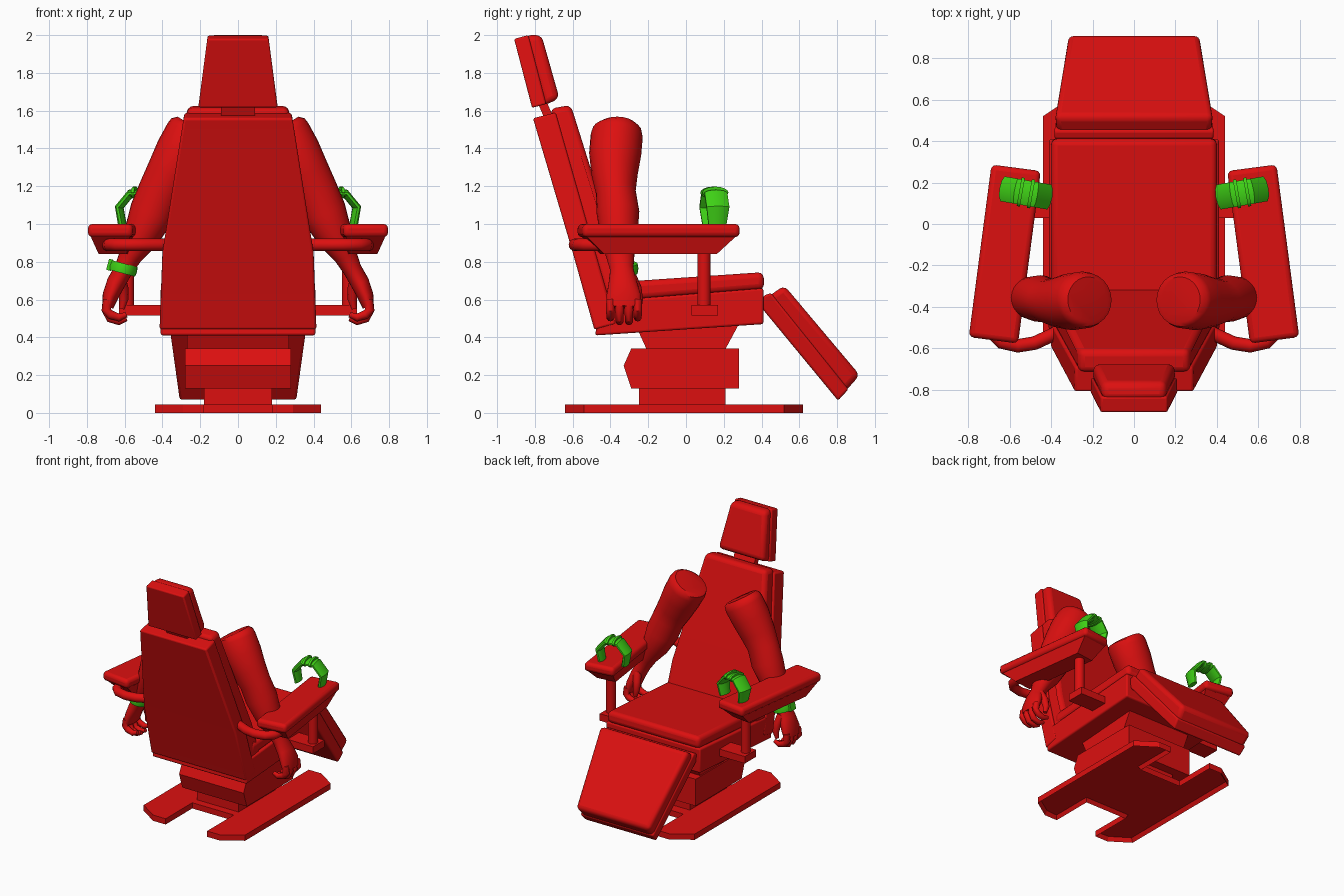
import bpy, bmesh
from math import sin, cos, pi, radians
from mathutils import Vector, Matrix

if "Cube" in bpy.data.objects:
    bpy.data.objects.remove(bpy.data.objects["Cube"])


def material(name, color):
    m = bpy.data.materials.new(name)
    m.use_nodes = True
    m.diffuse_color = color
    m.node_tree.nodes["Principled BSDF"].inputs["Base Color"].default_value = color
    return m


RED = material("red", (0.72, 0.005, 0.005, 1))
GREEN = material("green", (0.05, 0.65, 0.008, 1))


def finish(name, bm, mat=RED, bevel=0.0, mirror=False, smooth=False, move=None):
    """Turn a bmesh into an object with optional rounding and mirroring."""
    if move:
        bm.transform(move)
    bmesh.ops.recalc_face_normals(bm, faces=bm.faces)
    me = bpy.data.meshes.new(name)
    bm.to_mesh(me)
    bm.free()
    me.materials.append(mat)
    ob = bpy.data.objects.new(name, me)
    bpy.context.collection.objects.link(ob)
    if bevel:
        b = ob.modifiers.new("round", "BEVEL")
        b.width, b.segments, b.limit_method = bevel, 3, "ANGLE"
        b.angle_limit = radians(35)
    if mirror:
        ob.modifiers.new("mirror", "MIRROR")
    if smooth or bevel:
        bpy.ops.object.select_all(action="DESELECT")
        ob.select_set(True)
        bpy.context.view_layer.objects.active = ob
        bpy.ops.object.shade_smooth_by_angle(angle=radians(40))
    return ob


def bridge(bm, rings, closed=False):
    """Skin a list of vertex rings, capping the ends unless closed."""
    n = len(rings[0])
    pairs = list(zip(rings, rings[1:])) + ([(rings[-1], rings[0])] if closed else [])
    for a, b in pairs:
        for i in range(n):
            j = (i + 1) % n
            bm.faces.new((a[i], a[j], b[j], b[i]))
    if not closed:
        bm.faces.new(rings[0])
        bm.faces.new(rings[-1])


def slab(name, outline, width, bevel=0.0):
    """Side outline (y, z) spread to a half width given by a number or rule of z."""
    w = width if callable(width) else lambda z: width
    bm = bmesh.new()
    bridge(bm, [[bm.verts.new((s * w(z), y, z)) for y, z in outline] for s in (-1, 1)])
    return finish(name, bm, bevel=bevel)


def ramp(z0, w0, z1, w1):
    return lambda z: w0 + (w1 - w0) * (z - z0) / (z1 - z0)


def add_loft(bm, path, ref=(0, 1, 0), sides=16):
    """Path entries are (point, radius across, radius along ref)."""
    pts = [Vector(p[0]) for p in path]
    rings = []
    for i, (_, ra, rb) in enumerate(path):
        t = (pts[min(i + 1, len(pts) - 1)] - pts[max(i - 1, 0)]).normalized()
        side = t.cross(Vector(ref)).normalized()
        up = side.cross(t)
        rings.append([bm.verts.new(pts[i] + side * ra * cos(a) + up * rb * sin(a))
                      for a in (2 * pi * k / sides for k in range(sides))])
    bridge(bm, rings)


def add_box(bm, lo, hi):
    rings = [[bm.verts.new((x, y, z)) for x, y in
              ((lo[0], lo[1]), (hi[0], lo[1]), (hi[0], hi[1]), (lo[0], hi[1]))]
             for z in (lo[2], hi[2])]
    bridge(bm, rings)


# Floor base: plate with notched ends and a hollow underside
quarter = [(0.44, 0.53), (0.29, 0.63), (0.18, 0.63), (0.18, 0.3)]
right = quarter + [(-x, y) for x, y in quarter[::-1]]
outline = right + [(-x, -y) for x, y in right]
bm = bmesh.new()
rings = [[bm.verts.new((x, y, z)) for x, y in outline] for z in (0, 0.045)]
bridge(bm, rings)
bm.normal_update()
bmesh.ops.recalc_face_normals(bm, faces=bm.faces)
under = [f for f in bm.faces if f.normal.z < -0.9]
bmesh.ops.inset_region(bm, faces=under, thickness=0.02)
bmesh.ops.translate(bm, verts=under[0].verts, vec=(0, 0, 0.03))
finish("floor_base", bm, move=Matrix.Translation((0, -0.01, 0)))

# Pedestal
slab("pedestal_foot", [(-0.25, 0.04), (0.21, 0.04), (0.21, 0.14), (-0.25, 0.14)], 0.18)
slab("pedestal_body", [(-0.29, 0.13), (0.28, 0.13), (0.28, 0.34),
                       (-0.29, 0.34), (-0.33, 0.25)], 0.28)
slab("pedestal_neck", [(-0.21, 0.34), (0.21, 0.34), (0.28, 0.47), (-0.26, 0.45)], 0.27)

# Seat
slab("seat_shell", [(-0.48, 0.41), (0.41, 0.47), (0.41, 0.66), (-0.46, 0.59)], 0.41, 0.012)
slab("seat_cushion", [(-0.4, 0.59), (0.415, 0.655), (0.41, 0.745), (-0.4, 0.69)], 0.4, 0.03)


# Backrest
def back_width(z):
    return ramp(0.45, 0.415, 0.85, 0.4)(z) if z < 0.85 else ramp(0.85, 0.4, 1.58, 0.285)(z)


slab("backrest_shell", [(-0.485, 0.44), (-0.60, 0.85), (-0.81, 1.56),
                        (-0.69, 1.59), (-0.48, 0.85), (-0.37, 0.47)], back_width, 0.012)
slab("backrest_cushion", [(-0.40, 0.5), (-0.5, 0.85), (-0.72, 1.61), (-0.61, 1.63),
                          (-0.365, 0.85), (-0.26, 0.5)],
     lambda z: back_width(z) - 0.012, 0.03)

# Headrest
head_width = ramp(1.62, 0.21, 2.0, 0.16)
slab("headrest_neck", [(-0.75, 1.56), (-0.81, 1.7), (-0.76, 1.7), (-0.7, 1.56)], 0.09)
slab("headrest_shell", [(-0.815, 1.615), (-0.91, 1.98), (-0.835, 2.0), (-0.74, 1.635)],
     head_width, 0.01)
slab("headrest_cushion", [(-0.755, 1.625), (-0.85, 2.0), (-0.765, 2.0), (-0.67, 1.665)],
     lambda z: head_width(z) - 0.006, 0.03)

# Leg rest
leg_width = ramp(0.62, 0.385, 0.08, 0.31)
slab("leg_rest_shell", [(0.405, 0.55), (0.41, 0.62), (0.45, 0.635), (0.86, 0.125),
                        (0.805, 0.065)], leg_width, 0.012)
slab("leg_rest_cushion", [(0.435, 0.615), (0.52, 0.675), (0.92, 0.2), (0.84, 0.11)],
     lambda z: leg_width(z) - 0.008, 0.03)

# Armrests: top plate over a tapered tray, both turned slightly outward
turn = Matrix.Translation((0.624, -0.145, 0)) @ Matrix.Rotation(radians(7.5), 4, "Z")
bm = bmesh.new()
add_box(bm, (-0.12, -0.42, 0.93), (0.12, 0.42, 1.0))
finish("armrest_plates", bm, bevel=0.025, mirror=True, move=turn)
bm = bmesh.new()
bridge(bm, [[bm.verts.new((sx * a, sy * b, z)) for sx, sy in
             ((-1, -1), (1, -1), (1, 1), (-1, 1))]
            for a, b, z in ((0.075, 0.3, 0.84), (0.105, 0.4, 0.935))])
finish("armrest_trays", bm, mirror=True, move=turn)

# Armrest supports: post, bracket to the seat, and curved tube to the backrest
bm = bmesh.new()
add_loft(bm, [((0.585, 0.095, z), 0.035, 0.035) for z in (0.54, 0.86)])
finish("armrest_posts", bm, mirror=True, smooth=True)
bm = bmesh.new()
add_box(bm, (0.38, 0.03, 0.515), (0.63, 0.17, 0.57))
finish("armrest_brackets", bm, mirror=True)
bm = bmesh.new()
add_loft(bm, [(p, 0.033, 0.033) for p in
              ((0.69, -0.45, 0.89), (0.68, -0.53, 0.89), (0.64, -0.57, 0.89),
               (0.56, -0.588, 0.89), (0.48, -0.575, 0.89), (0.36, -0.52, 0.89))],
         ref=(0, 0, 1))
finish("armrest_tubes", bm, mirror=True, smooth=True)

# Arms, with a rounded cut at the upper end, hand and curled fingers
bm = bmesh.new()
add_loft(bm, [((0.222, -0.365, 1.508), 0.115, 0.11), ((0.23, -0.365, 1.495), 0.138, 0.13),
              ((0.245, -0.367, 1.465), 0.145, 0.138), ((0.30, -0.375, 1.37), 0.142, 0.138),
              ((0.36, -0.378, 1.26), 0.13, 0.122), ((0.41, -0.372, 1.17), 0.12, 0.106),
              ((0.455, -0.36, 1.06), 0.12, 0.113), ((0.515, -0.355, 0.93), 0.095, 0.098),
              ((0.57, -0.348, 0.83), 0.062, 0.075), ((0.605, -0.34, 0.76), 0.05, 0.062),
              ((0.645, -0.335, 0.69), 0.05, 0.075), ((0.675, -0.33, 0.62), 0.043, 0.092),
              ((0.69, -0.33, 0.56), 0.03, 0.09)], sides=24)
for y, drop in ((-0.40, 0.02), (-0.352, 0.0), (-0.302, 0.0), (-0.256, 0.02)):
    add_loft(bm, [((0.69, y, 0.6), 0.024, 0.023), ((0.698, y, 0.545), 0.025, 0.024),
                  ((0.675, y, 0.50 + drop), 0.024, 0.023),
                  ((0.63, y, 0.485 + drop), 0.021, 0.021),
                  ((0.59, y, 0.50 + drop), 0.014, 0.014)], sides=10)
add_loft(bm, [((0.625, -0.29, 0.72), 0.03, 0.03), ((0.61, -0.262, 0.66), 0.03, 0.028),
              ((0.605, -0.25, 0.6), 0.024, 0.024), ((0.615, -0.25, 0.55), 0.014, 0.014)],
         sides=10)
finish("arms", bm, mirror=True, smooth=True)

# Cuffs on the armrests: open arch of straight links with a hinge on top
bm = bmesh.new()
arch = [(0.112 * cos(a), 0.112 * sin(a)) for a in (radians(-35 + 50 * k) for k in range(6))]
add_loft(bm, [((x, 0, z), 0.022, 0.05 if k in (0, 5) else 0.064)
              for k, (x, z) in enumerate(arch)], sides=10)
for x in (-0.025, 0.025):
    add_loft(bm, [((x - 0.008, 0, 0.106), 0.032, 0.07), ((x + 0.008, 0, 0.106), 0.032, 0.07)])
finish("armrest_cuffs", bm, GREEN, mirror=True, smooth=True,
       move=Matrix.Translation((0.522, 0.15, 1.06)) @ Matrix.Rotation(radians(10), 4, "Z"))

# Wristband on one arm, with a small clasp
bm = bmesh.new()
rings = []
for k in range(24):
    a = 2 * pi * k / 24
    rings.append([bm.verts.new(((0.064 + dr) * cos(a), (0.076 + dr) * sin(a), dz))
                  for dr, dz in ((-0.012, -0.026), (0.008, -0.026), (0.012, 0),
                                 (0.008, 0.026), (-0.012, 0.026))])
bridge(bm, rings, closed=True)
add_box(bm, (-0.085, -0.03, -0.03), (-0.06, 0.03, 0.03))
finish("wristband", bm, GREEN, smooth=True,
       move=Matrix.Translation((-0.608, -0.34, 0.765)) @ Matrix.Rotation(radians(15), 4, "Y"))
